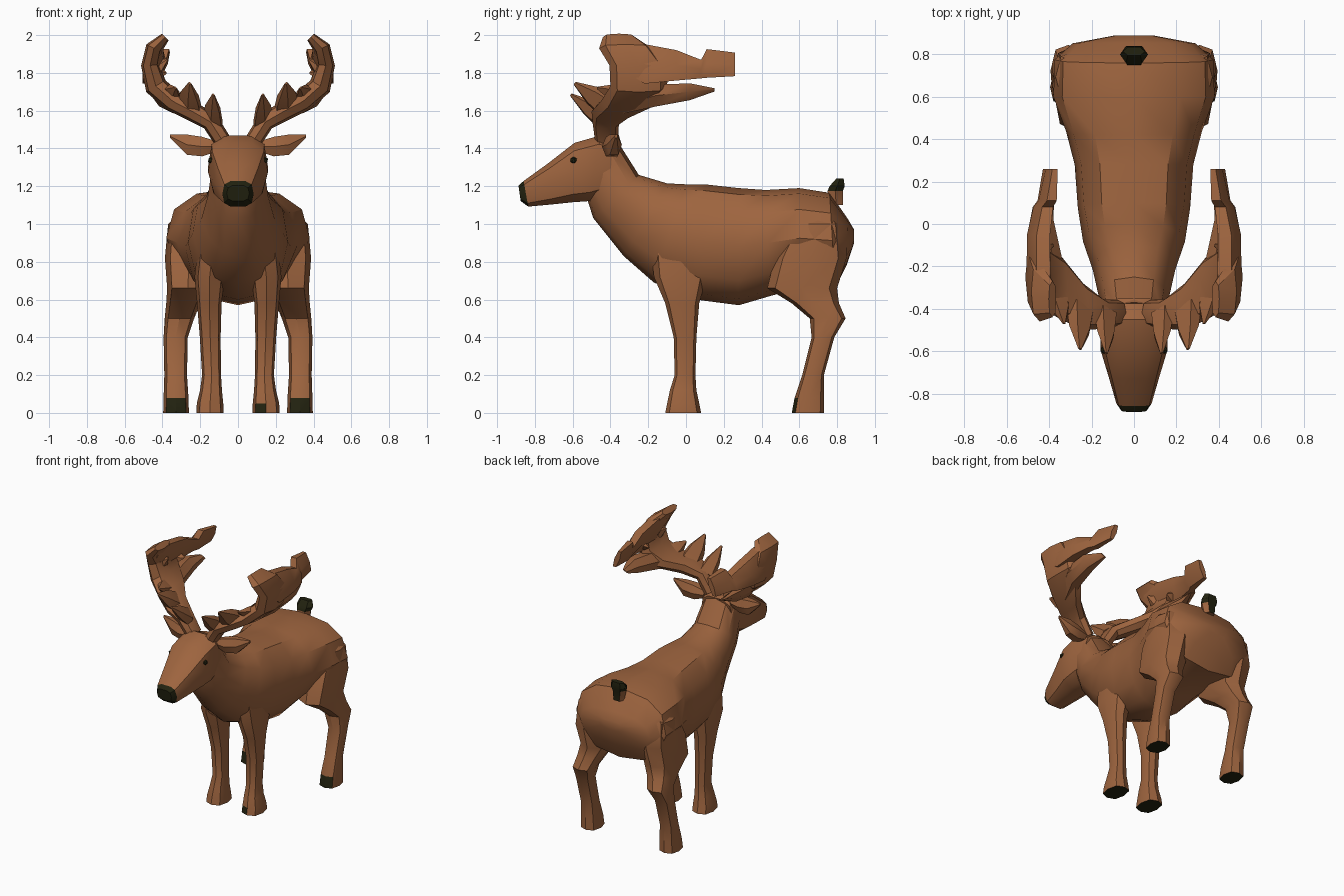
import bpy, bmesh, math
from mathutils import Vector as V


def material(name, rgb):
    m = bpy.data.materials.new(name)
    m.diffuse_color = (*rgb, 1)
    return m


BROWN = material("brown coat", (0.34, 0.128, 0.049))
DARK = material("dark hoof and nose", (0.016, 0.016, 0.005))


def ring(c, u, v, n, p=0.8, taper=0.0):
    """Rounded cross-section spanned by half-axes u and v, narrower below by taper."""
    pts = []
    for i in range(n):
        a = 2 * math.pi * i / n
        co, si = math.cos(a), math.sin(a)
        k = 1 + taper * min(si, 0)
        pts.append(c + u * k * math.copysign(abs(co) ** p, co) + v * math.copysign(abs(si) ** p, si))
    return pts


def finish(name, bm, dark=None, angle=35):
    bmesh.ops.recalc_face_normals(bm, faces=bm.faces)
    me = bpy.data.meshes.new(name)
    if dark:
        for f in bm.faces:
            f.material_index = int(dark(f.calc_center_median(), f.normal))
    bm.to_mesh(me)
    bm.free()
    me.materials.append(BROWN)
    me.materials.append(DARK)
    ob = bpy.data.objects.new(name, me)
    bpy.context.collection.objects.link(ob)
    bpy.ops.object.select_all(action='DESELECT')
    ob.select_set(True)
    bpy.context.view_layer.objects.active = ob
    bpy.ops.object.shade_smooth_by_angle(angle=math.radians(angle))
    return ob


def loft(name, rings, dark=None, side=1, angle=35):
    bm = bmesh.new()
    rows = [[bm.verts.new((p.x * side, p.y, p.z)) for p in r] for r in rings]
    n = len(rows[0])
    for a, b in zip(rows, rows[1:]):
        for i in range(n):
            j = (i + 1) % n
            bm.faces.new((a[i], a[j], b[j], b[i]))
    bm.faces.new(rows[0])
    bm.faces.new(rows[-1])
    return finish(name, bm, dark, angle)


def profile(rows, n, p=0.8):
    """Rings from (bottom y, bottom z, top y, top z, half width, taper)."""
    out = []
    for by, bz, ty, tz, w, taper in rows:
        b, t = V((0, by, bz)), V((0, ty, tz))
        out.append(ring((b + t) / 2, V((w, 0, 0)), (t - b) / 2, n, p, taper))
    return out


def leg_rings(rows, n=8):
    """Rings from (z, centre x, half x, front y, back y)."""
    return [ring(V((x, (y0 + y1) / 2, z)), V((rx, 0, 0)), V((0, (y1 - y0) / 2, 0)), n, 0.75)
            for z, x, rx, y0, y1 in rows]


def tine(name, a, b, r, side, flat=0.6):
    a, b = V(a), V(b)
    d = (b - a).normalized()
    u = d.orthogonal().normalized()
    v = d.cross(u)
    loft(name, [ring(a.lerp(b, t), u * r * k, v * r * k * flat, 5)
                for t, k in ((0, 1), (0.5, 0.75), (1, 0.12))], side=side)


# trunk with neck
loft("body", profile([
    (-0.52, 1.12, -0.37, 1.45, 0.14, 0.2), (-0.49, 1.03, -0.25, 1.26, 0.16, 0.35),
    (-0.33, 0.83, -0.10, 1.215, 0.195, 0.35), (-0.17, 0.69, 0.0, 1.21, 0.24, 0.15),
    (0.05, 0.60, 0.1, 1.21, 0.265, 0.1), (0.28, 0.57, 0.28, 1.19, 0.28, 0.1),
    (0.45, 0.62, 0.42, 1.18, 0.32, 0.2), (0.60, 0.66, 0.60, 1.19, 0.38, 0.2),
    (0.79, 0.66, 0.76, 1.165, 0.375, 0.1), (0.85, 0.78, 0.855, 1.03, 0.29, 0),
    (0.89, 0.90, 0.89, 0.97, 0.09, 0)], 12))

# head, with dark nose tip
loft("head", profile([
    (-0.40, 1.16, -0.35, 1.43, 0.13, 0), (-0.52, 1.115, -0.45, 1.475, 0.16, 0.1),
    (-0.60, 1.11, -0.59, 1.435, 0.158, 0.15), (-0.71, 1.10, -0.73, 1.325, 0.12, 0.1),
    (-0.835, 1.09, -0.86, 1.23, 0.083, 0), (-0.875, 1.12, -0.887, 1.205, 0.06, 0)], 10, 0.65),
    dark=lambda c, n: c.y < -0.855 or (c.y < -0.84 and c.z > 1.14))

# tail, dark on top and behind
loft("tail", [ring(V((0, y, z)), V((rx, 0, 0)), V((0, ry, 0)), 6) for y, z, rx, ry in
              ((0.795, 1.10, 0.04, 0.04), (0.79, 1.175, 0.055, 0.045),
               (0.80, 1.20, 0.066, 0.045), (0.815, 1.24, 0.052, 0.022))],
     dark=lambda c, n: c.z > 1.18 or n.y > 0.5)

for side, word in ((-1, "left"), (1, "right")):
    # legs
    loft(word + "_front_leg", leg_rings([
        (0.0, 0.148, 0.072, -0.11, 0.08), (0.05, 0.148, 0.07, -0.10, 0.07),
        (0.12, 0.143, 0.058, -0.085, 0.055), (0.20, 0.14, 0.05, -0.06, 0.05),
        (0.40, 0.147, 0.055, -0.065, 0.055), (0.58, 0.152, 0.065, -0.11, 0.07),
        (0.72, 0.15, 0.08, -0.17, 0.11), (0.90, 0.13, 0.08, -0.19, 0.14)]),
        dark=lambda c, n: c.z < 0.01 or (side > 0 and c.z < 0.05 and n.y < -0.3 and n.x < -0.2),
        side=side)
    loft(word + "_hind_leg", leg_rings([
        (0.0, 0.328, 0.068, 0.56, 0.73), (0.08, 0.328, 0.066, 0.575, 0.73),
        (0.20, 0.33, 0.06, 0.615, 0.73), (0.40, 0.33, 0.064, 0.665, 0.785),
        (0.50, 0.31, 0.078, 0.655, 0.845), (0.58, 0.29, 0.09, 0.56, 0.81),
        (0.66, 0.265, 0.11, 0.43, 0.80), (0.82, 0.26, 0.127, 0.47, 0.85),
        (1.0, 0.26, 0.11, 0.57, 0.82), (1.06, 0.24, 0.06, 0.62, 0.78)]),
        dark=lambda c, n: c.z < 0.01 or (c.z < 0.08 and n.y < -0.4), side=side)

    # ear, a flattened leaf
    loft(word + "_ear", [ring(V((x, y, z)), V((0, ry, 0)), V((0.0, 0, rz)), 6) for x, y, z, ry, rz in
                         ((0.11, -0.40, 1.41, 0.035, 0.03), (0.19, -0.395, 1.41, 0.05, 0.058),
                          (0.27, -0.38, 1.42, 0.04, 0.06), (0.36, -0.37, 1.465, 0.008, 0.01))],
         side=side)

    # eye
    bm = bmesh.new()
    bmesh.ops.create_icosphere(bm, subdivisions=1, radius=0.02)
    bmesh.ops.translate(bm, verts=bm.verts, vec=(0.141 * side, -0.595, 1.337))
    finish(word + "_eye", bm, dark=lambda c, n: True)

    # antler stem widening into the upright palm
    path = [(0.075, -0.42, 1.43, 0.06, 0.045), (0.145, -0.425, 1.54, 0.07, 0.048),
            (0.24, -0.39, 1.595, 0.11, 0.052), (0.345, -0.30, 1.65, 0.15, 0.055),
            (0.435, -0.25, 1.73, 0.15, 0.06), (0.465, -0.25, 1.84, 0.155, 0.048),
            (0.445, -0.32, 1.93, 0.14, 0.045), (0.385, -0.355, 1.99, 0.085, 0.025)]
    pts = [V(q[:3]) for q in path]
    rings = []
    for i, q in enumerate(path):
        d = pts[min(i + 1, len(pts) - 1)] - pts[max(i - 1, 0)]
        across = V((-d.z, 0, d.x)).normalized()
        rings.append(ring(pts[i], V((0, q[3], 0)), across * q[4], 8))
    loft(word + "_antler_palm", rings, side=side)

    # blade running back from the palm, ending in a raised tip
    loft(word + "_antler_blade",
         [ring(V((x, y, (z0 + z1) / 2)), V((w, 0, 0)), V((-0.025, 0, (z1 - z0) / 2)), 6)
          for x, y, z0, z1, w in
          ((0.44, -0.38, 1.84, 1.98, 0.035), (0.45, -0.22, 1.73, 1.965, 0.057),
           (0.45, -0.05, 1.75, 1.93, 0.055), (0.43, 0.08, 1.765, 1.875, 0.045),
           (0.41, 0.11, 1.765, 1.935, 0.04), (0.395, 0.26, 1.775, 1.915, 0.022))],
         side=side)

    # lower back tine
    loft(word + "_antler_back_tine",
         [ring(V((x, y, z)), V((w, 0, 0)), V((0.02, 0, h)), 6) for x, y, z, w, h in
          ((0.33, -0.33, 1.63, 0.05, 0.05), (0.40, -0.16, 1.68, 0.06, 0.065),
           (0.425, 0.02, 1.70, 0.045, 0.05), (0.40, 0.15, 1.71, 0.01, 0.01))],
         side=side)

    # pointed tines
    tine(word + "_brow_tine", (0.13, -0.42, 1.54), (0.13, -0.61, 1.685), 0.07, side)
    tine(word + "_middle_tine", (0.25, -0.40, 1.61), (0.255, -0.59, 1.745), 0.085, side)
    tine(word + "_outer_tine", (0.36, -0.32, 1.67), (0.33, -0.47, 1.72), 0.07, side)
    tine(word + "_inner_tine", (0.46, -0.25, 1.80), (0.375, -0.30, 1.87), 0.06, side)
    tine(word + "_rear_inner_tine", (0.46, -0.12, 1.80), (0.38, -0.10, 1.80), 0.06, side)
